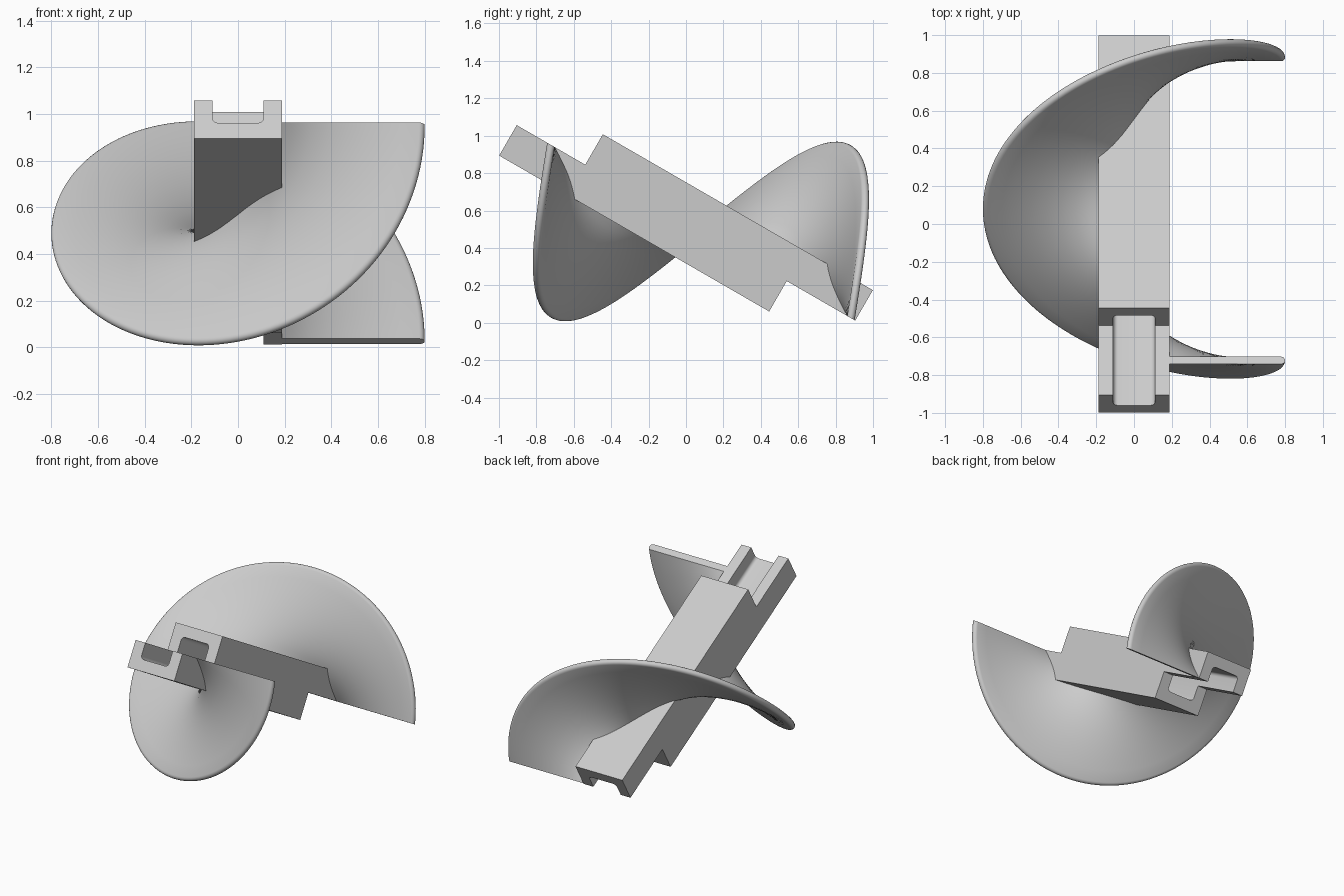
import bpy, bmesh, math
from mathutils import Vector

if "Cube" in bpy.data.objects:
    bpy.data.objects.remove(bpy.data.objects["Cube"])

# Local frame: Y runs along the shaft, Z across it; everything tilts 30 degrees about X
TILT = -math.radians(30)
CENTRE = (0, 0, 0.534)
HALF = 0.188          # half the shaft width
BODY, TIP = 0.622, 1.045   # half lengths of the full body and of the lapped tips

grey = bpy.data.materials.new("light grey")
grey.diffuse_color = (0.6, 0.6, 0.6, 1)
grey.use_nodes = True
grey.node_tree.nodes["Principled BSDF"].inputs["Base Color"].default_value = grey.diffuse_color


def add_object(name, bm):
    bmesh.ops.recalc_face_normals(bm, faces=bm.faces)
    mesh = bpy.data.meshes.new(name)
    bm.to_mesh(mesh)
    bm.free()
    mesh.materials.append(grey)
    ob = bpy.data.objects.new(name, mesh)
    bpy.context.collection.objects.link(ob)
    ob.rotation_euler.x = TILT
    ob.location = CENTRE
    return ob


def prism(name, outline, direction):
    bm = bmesh.new()
    face = bm.faces.new([bm.verts.new(p) for p in outline])
    new = bmesh.ops.extrude_face_region(bm, geom=[face])["geom"]
    bmesh.ops.translate(bm, vec=Vector(direction),
                        verts=[g for g in new if isinstance(g, bmesh.types.BMVert)])
    return add_object(name, bm)


# Square shaft with opposite half-lap joints at its two ends
side = [(-TIP, -HALF), (BODY, -HALF), (BODY, 0), (TIP, 0),
        (TIP, HALF), (-BODY, HALF), (-BODY, 0), (-TIP, 0)]
shaft = prism("shaft", [(-HALF, y, z) for y, z in side], (2 * HALF, 0, 0))

# Rounded square bore along the whole shaft
BORE, CORNER = 0.11, 0.025
outline = []
for q, (sx, sz) in enumerate([(1, 1), (-1, 1), (-1, -1), (1, -1)]):
    for k in range(6):
        a = math.pi / 2 * (q + k / 5)
        outline.append((sx * (BORE - CORNER) + CORNER * math.cos(a), -1.3,
                        sz * (BORE - CORNER) + CORNER * math.sin(a)))
cutter = prism("bore_cutter", outline, (0, 2.6, 0))
cutter.hide_render = True
mod = shaft.modifiers.new("bore", 'BOOLEAN')
mod.operation = 'DIFFERENCE'
mod.solver = 'EXACT'
mod.object = cutter
bpy.context.view_layer.objects.active = shaft
shaft.select_set(True)
bpy.ops.object.modifier_apply(modifier="bore")
bpy.data.objects.remove(cutter)

# Helical flight: one full turn of a thin radial blade with a rounded rim
START, PITCH, STEPS = -0.834, 1.852, 144
INNER, OUTER, THICK = 0.155, 0.8, 0.023
radii = [INNER + (OUTER - THICK - INNER) * k / 8 for k in range(9)]
section = [(r, -THICK) for r in radii]
section += [(OUTER - THICK + THICK * math.cos(a), THICK * math.sin(a))
            for a in (math.pi * (k / 8 - 0.5) for k in range(1, 8))]
section += [(r, THICK) for r in reversed(radii)]

bm = bmesh.new()
rings = []
for i in range(STEPS + 1):
    a = 2 * math.pi * i / STEPS
    y0 = START + PITCH * i / STEPS
    rings.append([bm.verts.new((r * math.cos(a), y0 + dy, -r * math.sin(a)))
                  for r, dy in section])
n = len(section)
for r0, r1 in zip(rings, rings[1:]):
    for j in range(n):
        bm.faces.new((r0[j], r0[(j + 1) % n], r1[(j + 1) % n], r1[j]))
bm.faces.new(rings[0])
bm.faces.new(rings[-1])
flight = add_object("helical_flight", bm)

# Smooth curved surfaces, keep hard corners
for ob in (shaft, flight):
    bpy.ops.object.select_all(action='DESELECT')
    ob.select_set(True)
    bpy.context.view_layer.objects.active = ob
    bpy.ops.object.shade_smooth_by_angle(angle=math.radians(30))
